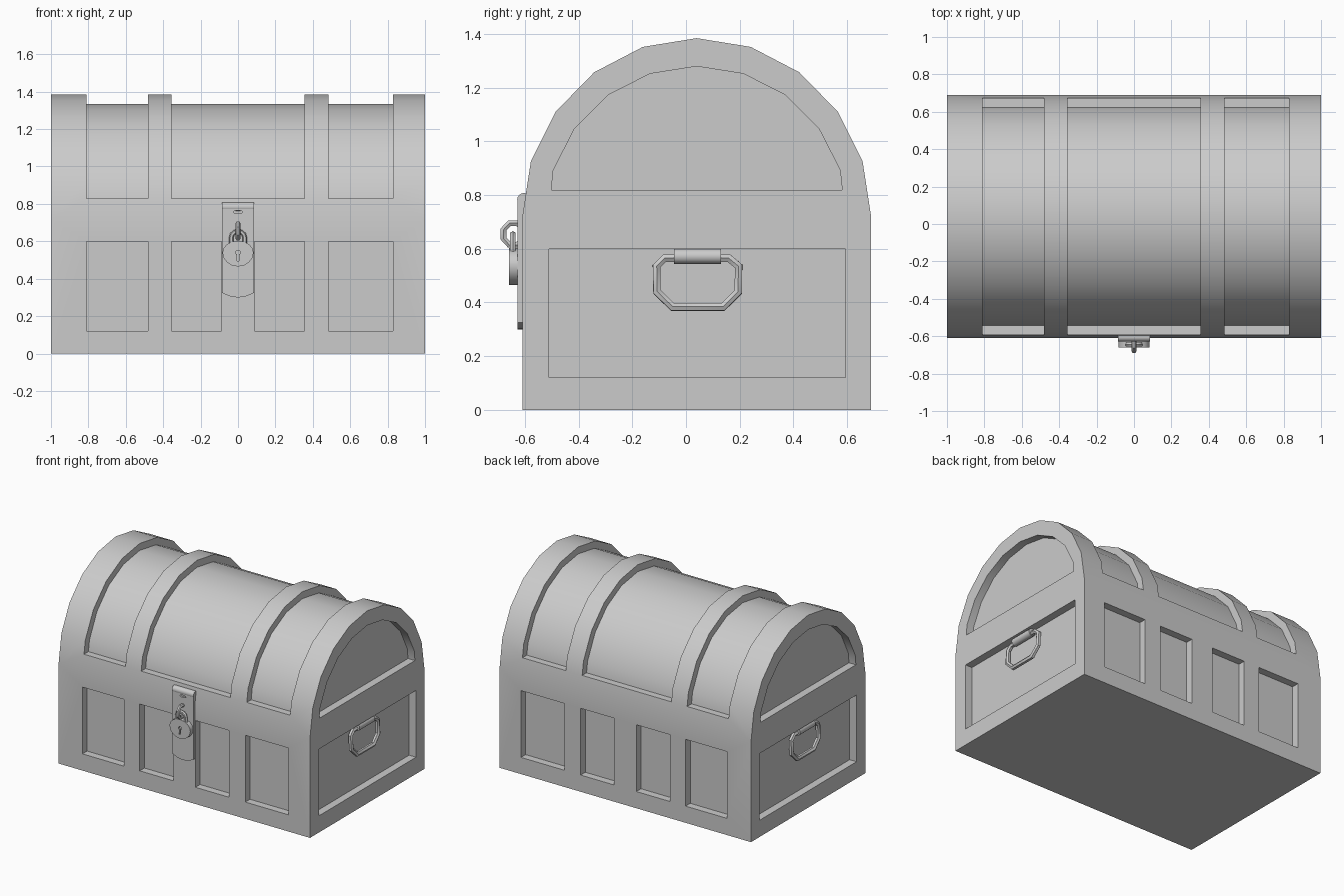
import bpy, bmesh
from math import sin, cos, pi, radians

if "Cube" in bpy.data.objects:
    bpy.data.objects.remove(bpy.data.objects["Cube"])

CY = 0.04     # depth centre of the chest box
SPRING = 0.72  # height where the domed lid starts


def prism(name, pts, lo, hi, axis):
    """Extrude a closed profile: axis X takes (y, z) points, axis Y takes (x, z)."""
    bm = bmesh.new()
    def v(p, d):
        return bm.verts.new((d, p[0], p[1]) if axis == 'X' else (p[0], d, p[1]))
    a = [v(p, lo) for p in pts]
    b = [v(p, hi) for p in pts]
    bm.faces.new(a)
    bm.faces.new(b[::-1])
    n = len(pts)
    for i in range(n):
        bm.faces.new((a[i], b[i], b[(i + 1) % n], a[(i + 1) % n]))
    bmesh.ops.recalc_face_normals(bm, faces=bm.faces)
    me = bpy.data.meshes.new(name)
    bm.to_mesh(me)
    bm.free()
    ob = bpy.data.objects.new(name, me)
    bpy.context.collection.objects.link(ob)
    return ob


def select(*obs):
    bpy.ops.object.select_all(action='DESELECT')
    for o in obs:
        o.select_set(True)
    bpy.context.view_layer.objects.active = obs[0]


def smooth(ob, angle=30):
    select(ob)
    bpy.ops.object.shade_smooth_by_angle(angle=radians(angle))


def cut(ob, cutters):
    """Subtract disjoint cutters, then discard them."""
    select(*cutters)
    if len(cutters) > 1:
        bpy.ops.object.join()
    tool = cutters[0]
    tool.hide_render = True
    select(ob)
    m = ob.modifiers.new("recess", 'BOOLEAN')
    m.operation, m.solver, m.object = 'DIFFERENCE', 'EXACT', tool
    bpy.ops.object.modifier_apply(modifier=m.name)
    bpy.data.objects.remove(tool)


def tube(name, pts, r, cyclic=True):
    cu = bpy.data.curves.new(name, 'CURVE')
    cu.dimensions = '3D'
    cu.bevel_depth, cu.bevel_resolution = r, 1
    cu.use_fill_caps = True
    s = cu.splines.new('POLY')
    s.points.add(len(pts) - 1)
    for p, co in zip(s.points, pts):
        p.co = (*co, 1)
    s.use_cyclic_u = cyclic
    ob = bpy.data.objects.new(name, cu)
    bpy.context.collection.objects.link(ob)
    select(ob)
    bpy.ops.object.convert(target='MESH')
    return bpy.context.object


def arch(ry, rz, first=0):
    return [(CY + ry * cos(i * pi / 10), SPRING + rz * sin(i * pi / 10))
            for i in range(first, 11 - first)]


def rect(a, b, c, d):
    return [(a, c), (b, c), (b, d), (a, d)]


def disc(cx, cz, r, n=16):
    return [(cx + r * cos(2 * pi * i / n), cz + r * sin(2 * pi * i / n)) for i in range(n)]


# Chest box with domed lid
chest = prism("chest", [(CY - .65, 0), (CY + .65, 0)] + arch(.65, .665), -1, 1, 'X')
cutters = []

# Front and back panels
for x0, x1 in [(-.81, -.48), (-.355, -.088), (.088, .355), (.485, .83)]:
    for side in (-1, 1):
        y = sorted((CY + side * .597, CY + side * .8))
        cutters.append(prism("panel_cutter", rect(x0, x1, .12, .60), *y, 'Y'))

# Recesses between the lid straps
inner = [(CY + .583, .83)] + arch(.60, .615, 1) + [(CY - .583, .83)]
outer = [(CY + .8, .83)] + arch(.8, .82, 1) + [(CY - .8, .83)]
for x0, x1 in [(-.81, -.48), (-.355, .355), (.485, .83)]:
    cutters.append(prism("lid_cutter", inner + outer[::-1], x0, x1, 'X'))

# End panels, lower and domed
for side in (-1, 1):
    x = sorted((side * .945, side * 1.2))
    cutters.append(prism("end_cutter", rect(-.51, .595, .12, .60), *x, 'X'))
    cutters.append(prism("gable_cutter",
                         [(CY + .542, .82)] + arch(.562, .56, 1) + [(CY - .542, .82)], *x, 'X'))
cut(chest, cutters)
smooth(chest)

# Side handles with their mounts
grip = [(-.08, .565), (-.11, .535), (-.108, .44), (-.05, .383), (.138, .383),
        (.195, .44), (.196, .535), (.16, .565)]
for side, tag in ((-1, "left"), (1, "right")):
    h = tube(tag + "_handle", [(side * (.98 - (z - .383) * .05), y, z) for y, z in grip], .017)
    smooth(h)
    mount = [(CY + .087, 0)]
    bracket = prism(tag + "_handle_mount", disc(0, .572, .028, 12), -.045, .13, 'Y')
    for v in bracket.data.vertices:
        v.co = (side * .972 + v.co.x, v.co.y, v.co.z)
    bracket.rotation_euler = (0, 0, 0)
    smooth(bracket, 40)

# Lock plate with a rounded foot and a slot
foot = [(.085 * i / 4, .30 + .025 * (i / 4) ** 2) for i in range(-4, 5)]
plate = prism("lock_plate", foot + [(.085, .785), (-.085, .785)], -.627, -.60, 'Y')
cut(plate, [prism("slot_cutter", [(.025 * cos(i * pi / 6), .757 + .008 * sin(i * pi / 6))
                                  for i in range(12)], -.65, -.615, 'Y')])
barrel = prism("hasp_curl", disc(-.604, .783, .025), -.085, .085, 'X')
smooth(barrel)

# Staple ring on the plate
staple = tube("staple", [(0, -.643 + .040 * cos((i + .5) * pi / 4), .655 + .044 * sin((i + .5) * pi / 4))
                         for i in range(8)], .013)
smooth(staple, 40)

# Padlock body with keyhole
padlock = prism("padlock", [(.083 * cos(i * pi / 8), .54 + (.063 if i < 9 else .075) * sin(i * pi / 8))
                            for i in range(16)], -.66, -.625, 'Y')
key = [(-.004, .53), (-.006, .495), (.006, .495), (.004, .53)] + \
      [(.012 * cos(a * pi / 6), .54 + .012 * sin(a * pi / 6)) for a in range(-1, 8)]
cut(padlock, [prism("key_cutter", key, -.70, -.648, 'Y')])
smooth(padlock)

# Padlock shackle
arc = [(.036 * cos(i * pi / 6), -.645, .62 + .034 * sin(i * pi / 6)) for i in range(7)]
shackle = tube("shackle", [(.036, -.645, .57)] + arc + [(-.036, -.645, .57)], .012, False)
smooth(shackle, 40)
